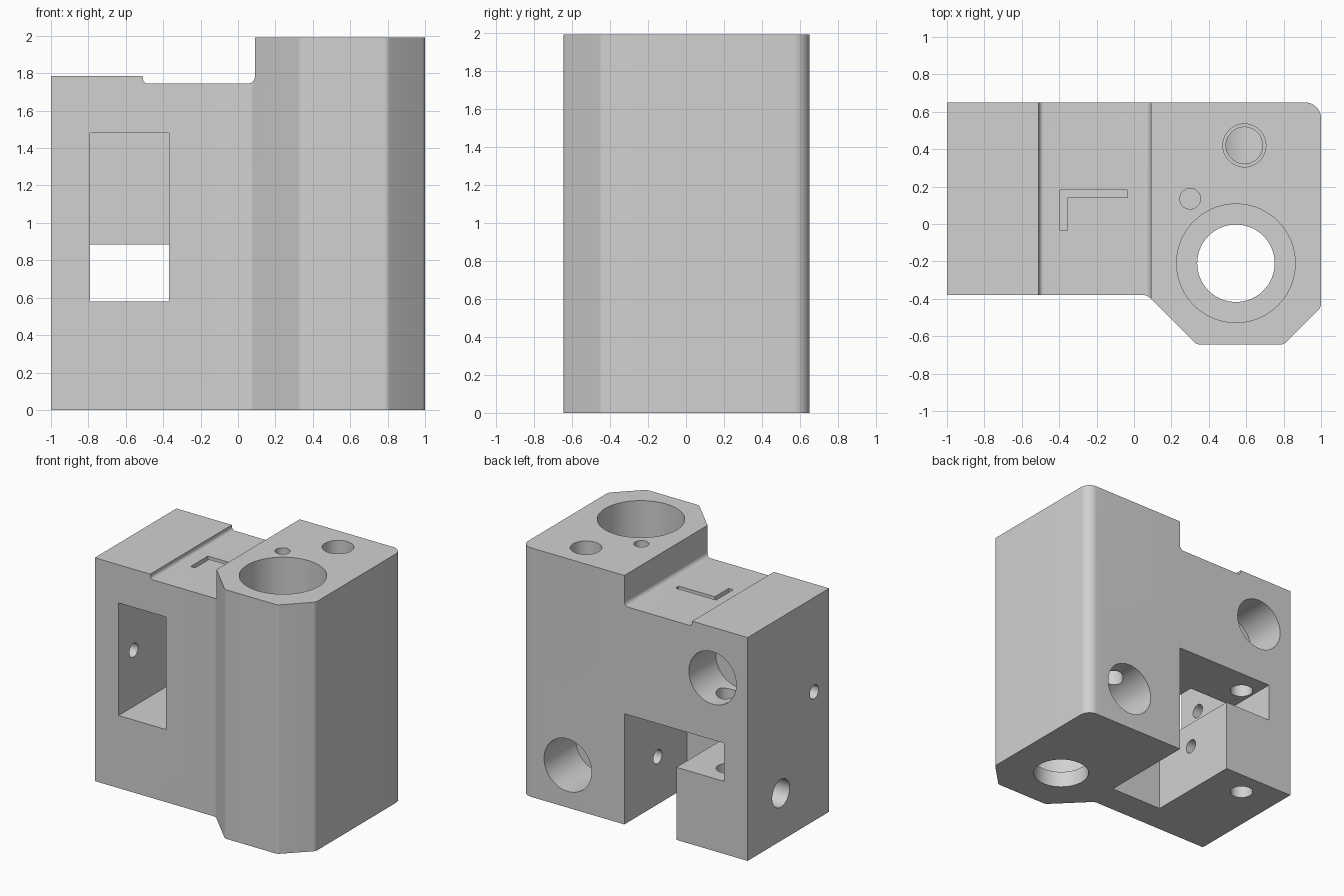
import bpy
import bmesh
import math
from mathutils import Vector, Matrix

if "Cube" in bpy.data.objects:
    bpy.data.objects.remove(bpy.data.objects["Cube"], do_unlink=True)

TOP = 1.99
BACK = 0.65
FRONT = -0.38

grey = bpy.data.materials.new("plain grey")
grey.use_nodes = True
colour = (0.64, 0.64, 0.64, 1)
grey.diffuse_color = colour
grey.node_tree.nodes["Principled BSDF"].inputs["Base Color"].default_value = colour


def rounded(corners, steps=8):
    """Turn (u, v, radius) corners into an outline with true arc fillets."""
    outline = []
    for i, (u, v, r) in enumerate(corners):
        p = Vector((u, v))
        if r == 0:
            outline.append(p)
            continue
        a = (Vector(corners[i - 1][:2]) - p).normalized()
        b = (Vector(corners[(i + 1) % len(corners)][:2]) - p).normalized()
        half = a.angle(b) / 2
        centre = p + (a + b).normalized() * r / math.sin(half)
        reach = r / math.tan(half)
        start, end = p + a * reach - centre, p + b * reach - centre
        for k in range(steps + 1):
            outline.append(centre + start.lerp(end, k / steps).normalized() * r)
    return outline


def prism(name, outline, low, high, axis="Z"):
    """Extrude an outline along Z, or an XZ outline along Y."""
    bm = bmesh.new()
    if axis == "Z":
        verts = [bm.verts.new((p.x, p.y, low)) for p in outline]
        shift = (0, 0, high - low)
    else:
        verts = [bm.verts.new((p.x, low, p.y)) for p in outline]
        shift = (0, high - low, 0)
    face = bm.faces.new(verts)
    side = bmesh.ops.extrude_face_region(bm, geom=[face])["geom"]
    moved = [g for g in side if isinstance(g, bmesh.types.BMVert)]
    bmesh.ops.translate(bm, verts=moved, vec=shift)
    bmesh.ops.recalc_face_normals(bm, faces=bm.faces)
    return finish(name, bm)


def finish(name, bm):
    mesh = bpy.data.meshes.new(name)
    bm.to_mesh(mesh)
    bm.free()
    mesh.materials.append(grey)
    obj = bpy.data.objects.new(name, mesh)
    bpy.context.collection.objects.link(obj)
    return obj


def box(name, x, y, z):
    corners = [(x[0], y[0], 0), (x[1], y[0], 0), (x[1], y[1], 0), (x[0], y[1], 0)]
    return prism(name, rounded(corners), z[0], z[1])


def drill(name, start, end, radius, sides=48):
    """Cylinder between two points."""
    start, end = Vector(start), Vector(end)
    line = end - start
    bm = bmesh.new()
    turn = line.to_track_quat("Z", "Y").to_matrix().to_4x4()
    bmesh.ops.create_cone(bm, cap_ends=True, segments=sides, radius1=radius,
                          radius2=radius, depth=line.length,
                          matrix=Matrix.Translation((start + end) / 2) @ turn)
    return finish(name, bm)


# Main block outline with chamfered bearing housing
body = prism("carriage_block", rounded([
    (-1, FRONT, 0), (0.07, FRONT, 0.05), (0.335, -0.645, 0.05),
    (0.8, -0.645, 0.05), (1, -0.445, 0.05), (1, BACK, 0.085), (-1, BACK, 0)]), 0, TOP)

cutters = [
    # Lowered, stepped top beside the housing
    prism("top_step", rounded([
        (-1.2, 1.785, 0), (-0.51, 1.785, 0), (-0.505, 1.745, 0.025),
        (0.09, 1.745, 0.035), (0.09, 2.2, 0), (-1.2, 2.2, 0)]), -1, 1, "Y"),
    # Front pocket and L-shaped rear slot
    box("front_pocket", (-0.79, -0.37), (-0.6, 0.23), (0.58, 1.48)),
    prism("rear_slot", rounded([
        (-0.37, -0.2, 0), (0.09, -0.2, 0), (0.09, 0.885, 0),
        (-0.79, 0.885, 0), (-0.79, 0.58, 0), (-0.37, 0.58, 0)]), -0.14, 0.9, "Y"),
    # Bearing bore with a lip at the bottom
    drill("bearing_bore", (0.545, -0.21, 0.13), (0.545, -0.21, 2.2), 0.317, 96),
    drill("rod_hole", (0.545, -0.21, -0.2), (0.545, -0.21, 1), 0.207, 72),
    # Rear access holes with their vertical screw holes
    drill("upper_access_hole", (-0.69, 0.31, 1.38), (-0.69, 0.9, 1.38), 0.21),
    drill("lower_access_hole", (0.59, 0.25, 0.34), (0.59, 0.9, 0.34), 0.21),
    drill("arm_screw_hole", (-0.685, 0.45, -0.2), (-0.685, 0.45, 1.38), 0.085),
    drill("housing_screw_hole", (0.59, 0.42, 0.34), (0.59, 0.42, 2.2), 0.098),
    drill("housing_screw_recess", (0.59, 0.42, 1.7), (0.59, 0.42, 2.2), 0.115),
    drill("pin_hole", (0.3, 0.135, 1.5), (0.3, 0.135, 2.2), 0.055),
    # Sideways screw holes
    drill("pocket_cross_hole", (-1.2, -0.19, 1.03), (-0.15, -0.19, 1.03), 0.055),
    drill("slot_cross_hole", (-1.2, 0.23, 0.38), (0.35, 0.23, 0.38), 0.055),
    drill("slot_cross_recess", (-1.2, 0.23, 0.38), (-0.8, 0.23, 0.38), 0.11),
    # Shallow angled groove on the lowered top
    prism("top_groove", rounded([
        (-0.395, -0.035, 0), (-0.355, -0.035, 0), (-0.355, 0.143, 0),
        (-0.035, 0.143, 0), (-0.035, 0.183, 0), (-0.395, 0.183, 0)]), 1.705, 1.85),
]

# Cut everything, then remove the cutters
bpy.context.view_layer.objects.active = body
body.select_set(True)
for cutter in cutters:
    cutter.hide_render = True
    cut = body.modifiers.new(cutter.name, "BOOLEAN")
    cut.operation = "DIFFERENCE"
    cut.solver = "EXACT"
    cut.object = cutter
    bpy.ops.object.modifier_apply(modifier=cut.name)
    bpy.data.objects.remove(cutter, do_unlink=True)

bpy.ops.object.shade_smooth_by_angle(angle=math.radians(30))
